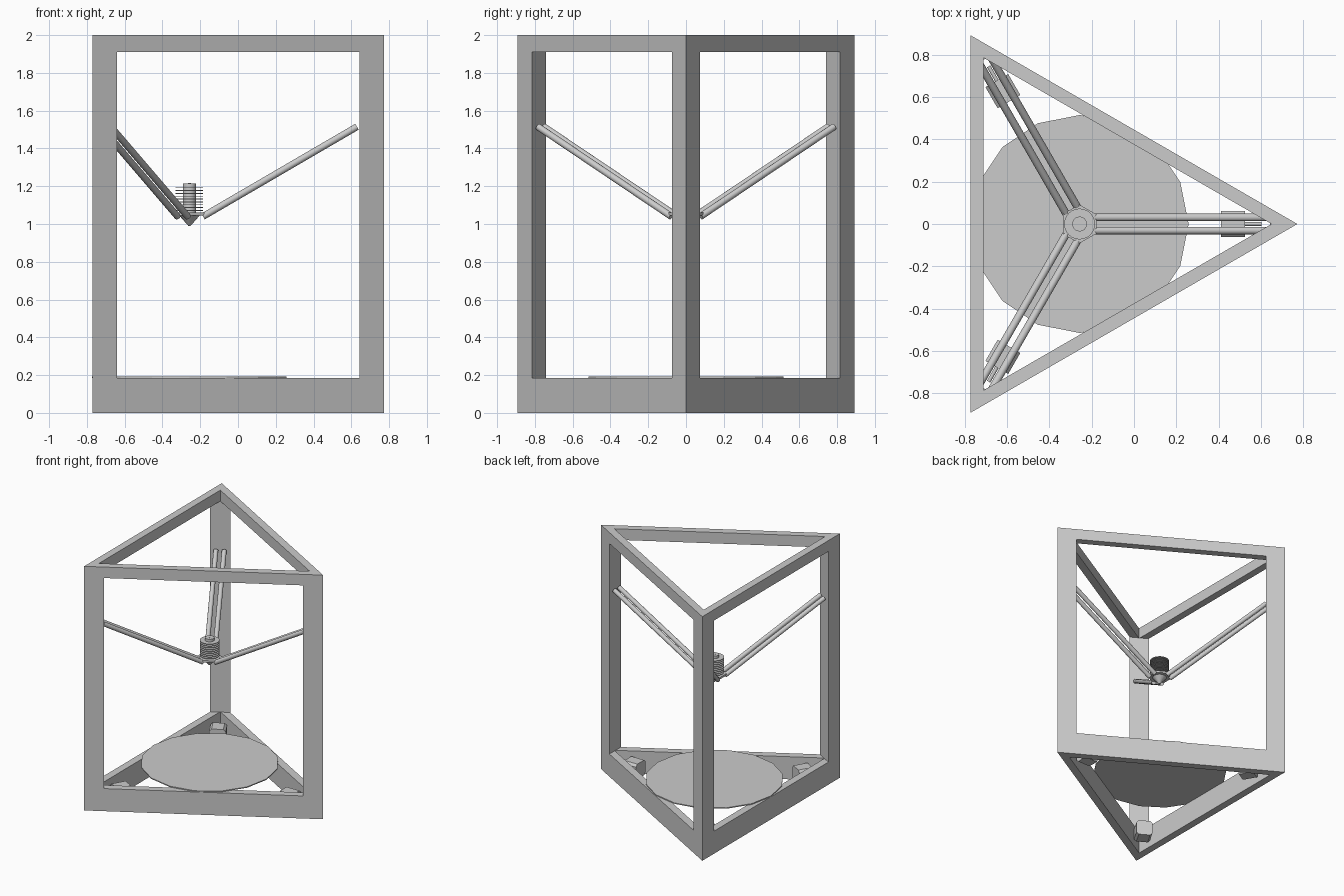
import bpy
import bmesh
import math
from mathutils import Vector, Matrix

if "Cube" in bpy.data.objects:
    bpy.data.objects.remove(bpy.data.objects["Cube"], do_unlink=True)

CX = -0.257            # axis of the triangular frame
R = 1.029              # corner radius of the frame
WALL = 0.061
BASE_TOP, TOP_BOTTOM, HEIGHT = 0.185, 1.91, 2.0
AXIS = Vector((CX, 0, 0))

grey = bpy.data.materials.new("plain grey")
grey.use_nodes = True
grey.diffuse_color = (0.6, 0.6, 0.6, 1)
grey.node_tree.nodes["Principled BSDF"].inputs["Base Color"].default_value = grey.diffuse_color


def add(name, bm, smooth=False):
    bmesh.ops.recalc_face_normals(bm, faces=bm.faces)
    mesh = bpy.data.meshes.new(name)
    bm.to_mesh(mesh)
    bm.free()
    mesh.materials.append(grey)
    obj = bpy.data.objects.new(name, mesh)
    bpy.context.collection.objects.link(obj)
    if smooth:
        bpy.ops.object.select_all(action="DESELECT")
        bpy.context.view_layer.objects.active = obj
        obj.select_set(True)
        bpy.ops.object.shade_smooth_by_angle(angle=math.radians(40))
    return obj


def rod(bm, a, b, r1, r2=None, sides=16):
    """Cylinder or cone between two points."""
    a, b = Vector(a), Vector(b)
    d = b - a
    m = Matrix.Translation((a + b) / 2) @ d.to_track_quat("Z", "Y").to_matrix().to_4x4()
    bmesh.ops.create_cone(bm, cap_ends=True, segments=sides, radius1=r1,
                          radius2=r1 if r2 is None else r2, depth=d.length, matrix=m)


def spin(obj_maker):
    """Build one part at each of the three corners."""
    for k, label in enumerate(("left", "back", "front")):
        a = math.radians(120 * k)
        obj_maker(label, Matrix.Translation(AXIS) @ Matrix.Rotation(a, 4, "Z"))


def triangle(radius):
    return [Vector((CX + radius * math.cos(math.radians(120 * k)),
                    radius * math.sin(math.radians(120 * k)), 0)) for k in range(3)]


def frame_ring(name, z0, z1):
    bm = bmesh.new()
    outer, inner = triangle(R), triangle(R - 2 * WALL)
    loops = [[bm.verts.new(p + Vector((0, 0, z))) for p in t]
             for t, z in ((outer, z0), (outer, z1), (inner, z1), (inner, z0))]
    for i in range(4):
        a, b = loops[i], loops[(i + 1) % 4]
        for k in range(3):
            n = (k + 1) % 3
            bm.faces.new((a[k], a[n], b[n], b[k]))
    add(name, bm)


def column(label, m):
    # Triangular post filling the frame corner
    bm = bmesh.new()
    depth = 0.13
    half = depth * math.tan(math.radians(30))
    pts = ((R, 0), (R - depth, half), (R - depth, -half))
    base = bm.faces.new([bm.verts.new((x, y, BASE_TOP)) for x, y in pts])
    ext = bmesh.ops.extrude_face_region(bm, geom=[base])["geom"]
    bmesh.ops.translate(bm, vec=(0, 0, TOP_BOTTOM - BASE_TOP),
                        verts=[v for v in ext if isinstance(v, bmesh.types.BMVert)])
    bm.transform(m)
    add(label + "_column", bm)


def motor(label, m):
    # Square body with chamfered long edges, and a shaft toward the corner
    bm = bmesh.new()
    bmesh.ops.create_cube(bm, size=1, matrix=Matrix.Translation((0.725, 0, 0.09))
                          @ Matrix.Diagonal((0.115, 0.124, 0.124, 1)))
    long_edges = [e for e in bm.edges if abs((e.verts[0].co - e.verts[1].co).x) > 0.1]
    bmesh.ops.bevel(bm, geom=long_edges, offset=0.018, segments=1, affect="EDGES")
    rod(bm, (0.78, 0, 0.09), (0.86, 0, 0.09), 0.009, sides=12)
    bm.transform(m)
    add(label + "_motor", bm)


def arm(label, m):
    # Pair of parallel rods from the effector up to the column
    bm = bmesh.new()
    for y in (-0.031, 0.031):
        rod(bm, (0.072, y, 1.04), (0.887, y, 1.515), 0.018)
    bm.transform(m)
    add(label + "_arm_rods", bm, smooth=True)


frame_ring("base_ring", 0, BASE_TOP)
frame_ring("top_ring", TOP_BOTTOM, HEIGHT)
for part in (column, motor, arm):
    spin(part)

# Round build plate resting on the base
bm = bmesh.new()
rod(bm, (CX, 0, BASE_TOP), (CX, 0, BASE_TOP + 0.008), 0.515, sides=16)
add("build_plate", bm)

# Effector plate: a triangle with cut corners facing the arms
bm = bmesh.new()
verts = []
for k in range(3):
    for s in (-1, 1):
        p = Matrix.Rotation(math.radians(120 * k), 3, "Z") @ Vector((0.08, s * 0.045, 1.045))
        verts.append(bm.verts.new(p + AXIS))
plate = bm.faces.new(verts)
ext = bmesh.ops.extrude_face_region(bm, geom=[plate])["geom"]
bmesh.ops.translate(bm, vec=(0, 0, 0.015),
                    verts=[v for v in ext if isinstance(v, bmesh.types.BMVert)])
add("effector_plate", bm)

# Hot end: core, cooling fins and nozzle cone
bm = bmesh.new()
rod(bm, (CX, 0, 1.05), (CX, 0, 1.215), 0.035, sides=24)
rod(bm, (CX, 0, 1.215), (CX, 0, 1.217), 0.008, sides=12)
add("hot_end_core", bm, smooth=True)

bm = bmesh.new()
for i in range(9):
    z = 1.07 + i * 0.015
    rod(bm, (CX, 0, z), (CX, 0, z + 0.004), 0.073, sides=24)
add("cooling_fins", bm, smooth=True)

bm = bmesh.new()
rod(bm, (CX, 0, 0.99), (CX, 0, 1.046), 0.006, 0.055, sides=16)
add("nozzle", bm, smooth=True)
